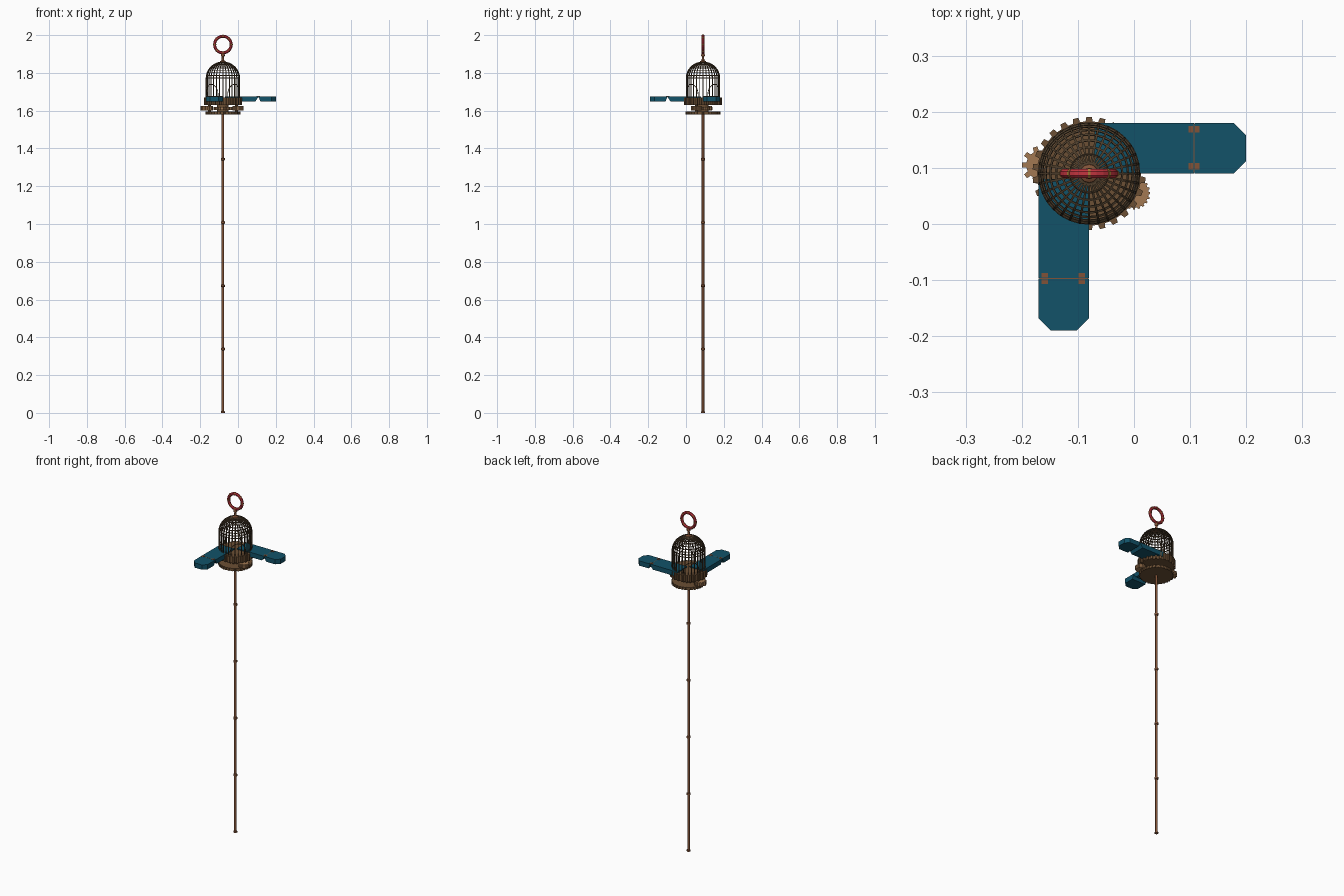
import bpy, bmesh, math
from math import sin, cos, pi
from mathutils import Matrix, Vector

if "Cube" in bpy.data.objects:
    bpy.data.objects.remove(bpy.data.objects["Cube"])

AX, AY = -0.08, 0.09          # axis of pole and cage


def material(name, r, g, b):
    m = bpy.data.materials.new(name)
    m.diffuse_color = (r, g, b, 1)
    m.use_nodes = True
    m.node_tree.nodes["Principled BSDF"].inputs["Base Color"].default_value = m.diffuse_color
    return m


COPPER = material("copper", 0.22, 0.085, 0.038)
IRON = material("dark_iron", 0.075, 0.048, 0.025)
BRONZE = material("bronze", 0.15, 0.08, 0.035)
TAN = material("tan_brass", 0.36, 0.19, 0.085)
TEAL = material("teal", 0.006, 0.085, 0.14)
RED = material("red", 0.55, 0.035, 0.05)
GOLD = material("gold", 0.4, 0.2, 0.04)


def finish(name, bm, mat, smooth=False):
    bmesh.ops.recalc_face_normals(bm, faces=bm.faces)
    me = bpy.data.meshes.new(name)
    bm.to_mesh(me)
    bm.free()
    me.materials.append(mat)
    ob = bpy.data.objects.new(name, me)
    bpy.context.collection.objects.link(ob)
    if smooth:
        bpy.context.view_layer.objects.active = ob
        ob.select_set(True)
        bpy.ops.object.shade_smooth_by_angle(angle=math.radians(40))
        ob.select_set(False)
    return ob


def prism(bm, pts, z0, z1):
    low = [bm.verts.new((x, y, z0)) for x, y in pts]
    top = [bm.verts.new((x, y, z1)) for x, y in pts]
    n = len(pts)
    bm.faces.new(low[::-1])
    bm.faces.new(top)
    for i in range(n):
        bm.faces.new((low[i], low[(i + 1) % n], top[(i + 1) % n], top[i]))


def gear(name, x, y, r, depth, teeth, z0, z1, mat, turn=0.0):
    pts = []
    for i in range(teeth):
        for f, rad in ((-0.28, r - depth), (-0.2, r), (0.2, r), (0.28, r - depth)):
            a = turn + 2 * pi * (i + f) / teeth
            pts.append((x + rad * cos(a), y + rad * sin(a)))
    bm = bmesh.new()
    prism(bm, pts, z0, z1)
    return finish(name, bm, mat)


def lathe(name, profile, n, mat, smooth=True):
    bm = bmesh.new()
    rings = [[bm.verts.new((AX + r * cos(2 * pi * i / n), AY + r * sin(2 * pi * i / n), z))
              for i in range(n)] for r, z in profile]
    for a, b in zip(rings, rings[1:]):
        for i in range(n):
            bm.faces.new((a[i], a[(i + 1) % n], b[(i + 1) % n], b[i]))
    bm.faces.new(rings[0][::-1])
    bm.faces.new(rings[-1])
    return finish(name, bm, mat, smooth)


def tube(bm, pts, r, sides=4, closed=False):
    pts = [Vector(p) for p in pts]
    n, rings = len(pts), []
    for i, p in enumerate(pts):
        if closed:
            t = pts[(i + 1) % n] - pts[i - 1]
        else:
            t = pts[min(i + 1, n - 1)] - pts[max(i - 1, 0)]
        t.normalize()
        c = Vector((AX, AY, 1.6)) if abs(pts[0].z - 1.95) > 0.1 else Vector((AX, AY, 1.95))
        u = p - c
        u -= t * u.dot(t)
        if u.length < 1e-5:
            u = t.orthogonal()
        u.normalize()
        v = t.cross(u)
        rings.append([bm.verts.new(p + r * (u * cos(2 * pi * k / sides + pi / sides)
                                            + v * sin(2 * pi * k / sides + pi / sides)))
                      for k in range(sides)])
    for i in range(n if closed else n - 1):
        a, b = rings[i], rings[(i + 1) % n]
        for k in range(sides):
            bm.faces.new((a[k], a[(k + 1) % sides], b[(k + 1) % sides], b[k]))
    if not closed:
        bm.faces.new(rings[0])
        bm.faces.new(rings[-1])


# pole with collars
profile = [(0.010, 0), (0.010, 0.008), (0.007, 0.010)]
for z in (0.338, 0.673, 1.008, 1.343):
    profile += [(0.007, z - 0.007), (0.0105, z - 0.005), (0.0105, z + 0.005), (0.007, z + 0.007)]
profile += [(0.007, 1.585)]
lathe("pole", profile, 12, COPPER)

# base plate, hub and gears
gear("base_plate", AX, AY, 0.092, 0.004, 32, 1.580, 1.596, BRONZE)
lathe("hub", [(0.03, 1.590), (0.03, 1.632)], 16, BRONZE)
gear("drive_gear", AX, AY, 0.05, 0.007, 16, 1.604, 1.620, TAN)
gear("left_gear", -0.166, 0.105, 0.034, 0.008, 10, 1.602, 1.624, TAN, pi)
gear("right_gear", 0.0, 0.055, 0.029, 0.003, 20, 1.602, 1.624, TAN)
for nm, x, y in (("left_axle", -0.15, 0.105), ("right_axle", -0.008, 0.055)):
    bm = bmesh.new()
    prism(bm, [(x + 0.008 * cos(k * pi / 4), y + 0.008 * sin(k * pi / 4)) for k in range(8)], 1.59, 1.635)
    finish(nm, bm, BRONZE)
gear("cage_floor_gear", AX, AY, 0.101, 0.008, 26, 1.630, 1.670, BRONZE, pi / 2)

# cage bars and dome hoops
R, ZS, H = 0.089, 1.772, 0.086
bm = bmesh.new()
BARS = 32
for i in range(BARS):
    a = 2 * pi * i / BARS
    path = [(R, 1.632), (R, ZS)]
    path += [(R * cos(t), ZS + H * sin(t)) for t in (k * pi / 2 / 9 for k in range(1, 9))]
    path += [(0.004, ZS + H)]
    tube(bm, [(AX + r * cos(a), AY + r * sin(a), z) for r, z in path], 0.0028)
finish("cage_bars", bm, IRON)

bm = bmesh.new()
for k in range(9):
    t = k * pi / 2 / 9.3
    r, z = R * cos(t), ZS + H * sin(t)
    tube(bm, [(AX + r * cos(2 * pi * i / 32), AY + r * sin(2 * pi * i / 32), z) for i in range(32)],
         0.0024, closed=True)
finish("dome_hoops", bm, IRON)

# arched wires on the cage wall
bm = bmesh.new()
for q in range(4):
    pts = []
    for k in range(13):
        s = pi * k / 12
        a = pi / 4 + q * pi / 2 - 0.5 * cos(s)
        pts.append((AX + R * cos(a), AY + R * sin(a), 1.67 + 0.07 * sin(s) ** 0.7 if 0 < k < 12 else 1.67))
    tube(bm, pts, 0.0022)
finish("cage_arches", bm, IRON)

# finial stem
lathe("finial_stem", [(0.018, 1.854), (0.016, 1.861), (0.007, 1.866), (0.006, 1.885),
                      (0.010, 1.890), (0.010, 1.897), (0.006, 1.906)], 12, COPPER)

# hanging ring and its clips
def ring_point(a, r=0.044):
    return (AX + r * cos(a), AY, 1.95 + r * sin(a))


bm = bmesh.new()
tube(bm, [ring_point(2 * pi * i / 24) for i in range(24)], 0.0085, 8, True)
finish("hanging_ring", bm, RED)
bm = bmesh.new()
for q in range(8):
    a = q * pi / 4
    tube(bm, [ring_point(a - 0.05), ring_point(a + 0.05)], 0.0097, 8)
finish("ring_clips", bm, GOLD)


# folding perches: d runs outward from the axis, o across the board
def perch(name, place):
    hinge, z0, z1, w = 0.187, 1.648, 1.676, 0.09
    bm = bmesh.new()
    # inner leaf: side profile with slanted underside at the hinge
    inner = [(0.01, z0), (hinge - 0.016, z0), (hinge - 0.0005, z1 - 0.006), (hinge - 0.0005, z1), (0.01, z1)]
    a = [bm.verts.new((d, 0, z)) for d, z in inner]
    b = [bm.verts.new((d, w, z)) for d, z in inner]
    bm.faces.new(a)
    bm.faces.new(b)
    for i in range(5):
        bm.faces.new((a[i], a[(i + 1) % 5], b[(i + 1) % 5], b[i]))
    # outer leaf with clipped corners
    c, e = 0.022, 0.28
    prism(bm, [(hinge + 0.0005, 0), (e - c, 0), (e, c), (e, w - c), (e - c, w), (hinge + 0.0005, w)], z0, z1)
    for v in bm.verts:
        if abs(v.co.x - hinge - 0.0005) < 1e-5 and v.co.z < z0 + 1e-4:
            v.co.x = hinge + 0.012
    hb = bmesh.new()
    for o in (0.013, 0.079):
        for s in (-1, 1):
            d = hinge + s * 0.0055
            prism(hb, [(d - 0.004, o - 0.006), (d + 0.004, o - 0.006),
                       (d + 0.004, o + 0.006), (d - 0.004, o + 0.006)], z1 - 0.003, z1 + 0.0015)
    prism(hb, [(hinge - 0.001, 0.002), (hinge + 0.001, 0.002),
               (hinge + 0.001, w - 0.002), (hinge - 0.001, w - 0.002)], z1 - 0.006, z1 + 0.0005)
    for mesh, nm, mat in ((bm, name, TEAL), (hb, name + "_hinges", COPPER)):
        for v in mesh.verts:
            x, y = place(v.co.x, v.co.y)
            v.co.x, v.co.y = x, y
        finish(nm, mesh, mat)


perch("right_perch", lambda d, o: (AX + d, AY + o))
perch("front_perch", lambda d, o: (AX - o, AY - d))
